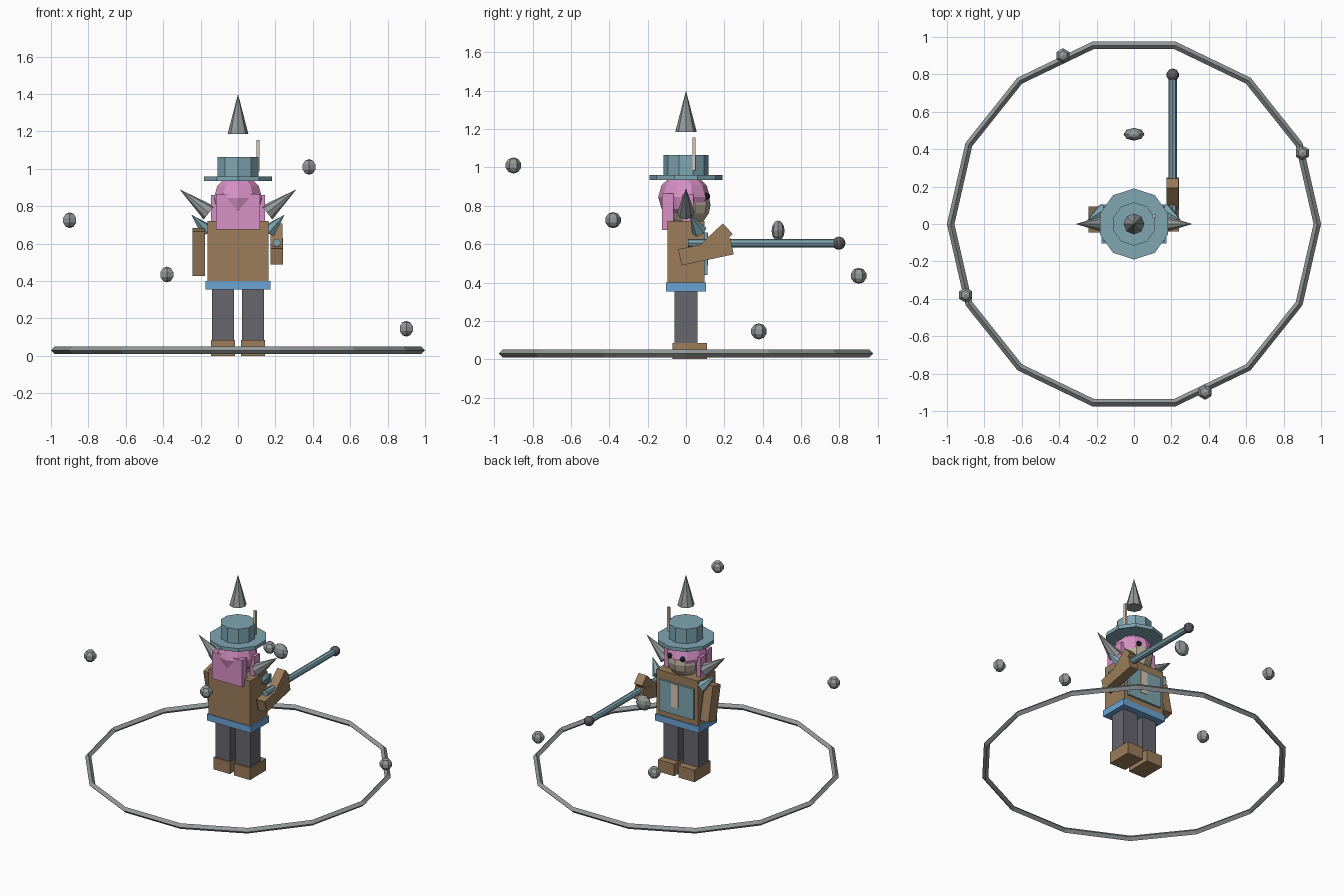
import bpy, bmesh, math
from mathutils import Vector, Matrix

cube = bpy.data.objects.get("Cube")
if cube:
    bpy.data.objects.remove(cube, do_unlink=True)


def material(name, *srgb):
    lin = [((c + 0.055) / 1.055) ** 2.4 for c in srgb] + [1]
    m = bpy.data.materials.new(name)
    m.use_nodes = True
    m.diffuse_color = lin
    m.node_tree.nodes["Principled BSDF"].inputs["Base Color"].default_value = lin
    return m


GREY = material("stone grey", 0.58, 0.60, 0.60)
BROWN = material("leather brown", 0.61, 0.49, 0.36)
BLUE = material("belt blue", 0.42, 0.64, 0.83)
DARK = material("trouser grey", 0.40, 0.40, 0.43)
PINK = material("hair pink", 0.85, 0.57, 0.78)
TEAL = material("cloth teal", 0.50, 0.65, 0.70)
BEIGE = material("pale beige", 0.84, 0.78, 0.70)
SKIN = material("skin tan", 0.72, 0.68, 0.60)
BLACK = material("eye black", 0.14, 0.14, 0.16)
TIP = material("tip dark plum", 0.38, 0.36, 0.40)


def finish(name, bm, mat, matrix):
    me = bpy.data.meshes.new(name)
    bm.to_mesh(me)
    bm.free()
    me.materials.append(mat)
    ob = bpy.data.objects.new(name, me)
    ob.matrix_world = matrix
    bpy.context.scene.collection.objects.link(ob)
    return ob


def box(name, mat, loc, size, tilt=0):
    bm = bmesh.new()
    bmesh.ops.create_cube(bm, size=1)
    bmesh.ops.scale(bm, vec=size, verts=bm.verts)
    turn = Matrix.Rotation(math.radians(tilt), 4, 'X')
    return finish(name, bm, mat, Matrix.Translation(loc) @ turn)


def cone(name, mat, start, end, r1, r2, sides):
    start, end = Vector(start), Vector(end)
    axis = end - start
    bm = bmesh.new()
    bmesh.ops.create_cone(bm, cap_ends=True, segments=sides, radius1=r1,
                          radius2=r2, depth=axis.length)
    # vertical parts keep their corners on the y axis
    turn = Matrix() if axis.xy.length < 1e-4 else axis.to_track_quat('Z', 'Y').to_matrix().to_4x4()
    return finish(name, bm, mat, Matrix.Translation((start + end) / 2) @ turn)


def ball(name, mat, loc, radii, segs, rings):
    bm = bmesh.new()
    bmesh.ops.create_uvsphere(bm, u_segments=segs, v_segments=rings, radius=1)
    bmesh.ops.scale(bm, vec=radii, verts=bm.verts)
    return finish(name, bm, mat, Matrix.Translation(loc))


# Ground ring and floating stones
bpy.ops.mesh.primitive_torus_add(major_segments=14, minor_segments=4, location=(0, 0, 0.03),
                                 major_radius=0.98, minor_radius=0.02)
ring = bpy.context.object
ring.name = "ground_ring"
ring.data.materials.append(GREY)
for p in ring.data.polygons:
    p.use_smooth = False
for i, loc in enumerate([(-0.9, -0.38, 0.725), (-0.38, 0.9, 0.435),
                         (0.38, -0.9, 1.01), (0.9, 0.38, 0.145)]):
    ball(f"floating_stone_{i + 1}", GREY, loc, (0.042,) * 3, 6, 5)
ball("front_stone", GREY, (0, 0.48, 0.67), (0.056, 0.034, 0.053), 8, 6)
cone("floating_spike", GREY, (0, 0, 1.185), (0, 0, 1.4), 0.056, 0, 8)

# Body, belt and chest panel
box("torso", BROWN, (0, 0, 0.555), (0.326, 0.194, 0.33))
box("belt", BLUE, (0, 0, 0.377), (0.346, 0.206, 0.047))
box("chest_panel", TEAL, (0, 0.103, 0.55), (0.27, 0.016, 0.22))
box("chest_stripe", BEIGE, (0.01, 0.112, 0.575), (0.055, 0.006, 0.165))

# Parts that come in pairs
for side, s in (("left", 1), ("right", -1)):
    box(side + "_leg", DARK, (s * 0.08, 0, 0.215), (0.116, 0.118, 0.28))
    box(side + "_foot", BROWN, (s * 0.08, 0.02, 0.0425), (0.128, 0.18, 0.085))
    cone(side + "_shoulder_horn", GREY, (s * 0.155, 0, 0.765), (s * 0.312, 0, 0.89), 0.046, 0, 8)
    cone(side + "_shoulder_thorn", TEAL, (s * 0.168, 0.07, 0.67), (s * 0.25, 0.02, 0.755), 0.04, 0, 6)
    box(side + "_hair_lock", PINK, (s * 0.127, 0.01, 0.77), (0.034, 0.06, 0.18))
    ball(side + "_eye", BLACK, (s * 0.05, 0.108, 0.85), (0.018,) * 3, 8, 6)

# Arms: one hanging, one bent around the staff
box("right_arm", BROWN, (-0.21, 0.025, 0.555), (0.066, 0.09, 0.245), 12)
box("left_forearm", BROWN, (0.207, 0.104, 0.56), (0.066, 0.278, 0.086), 12)
box("left_hand", BROWN, (0.207, 0.145, 0.612), (0.064, 0.2, 0.076), 43)
cone("staff", TEAL, (0.207, 0.01, 0.605), (0.207, 0.8, 0.605), 0.022, 0.022, 8)
ball("staff_tip", TIP, (0.207, 0.797, 0.605), (0.034,) * 3, 10, 8)

# Head and hair
ball("head", SKIN, (0, 0.012, 0.805), (0.116, 0.116, 0.116), 10, 8)
ball("hair", PINK, (0, -0.01, 0.845), (0.135, 0.135, 0.125), 10, 6)
box("back_hair", PINK, (0, -0.095, 0.77), (0.235, 0.06, 0.19))

# Hat with a thin plume
cone("hat_brim", TEAL, (0, 0, 0.935), (0, 0, 0.96), 0.19, 0.19, 10)
cone("hat_crown", TEAL, (0, 0, 0.96), (0, 0, 1.064), 0.116, 0.116, 10)
box("hat_plume", BEIGE, (0.107, 0.042, 1.07), (0.016, 0.016, 0.17))
